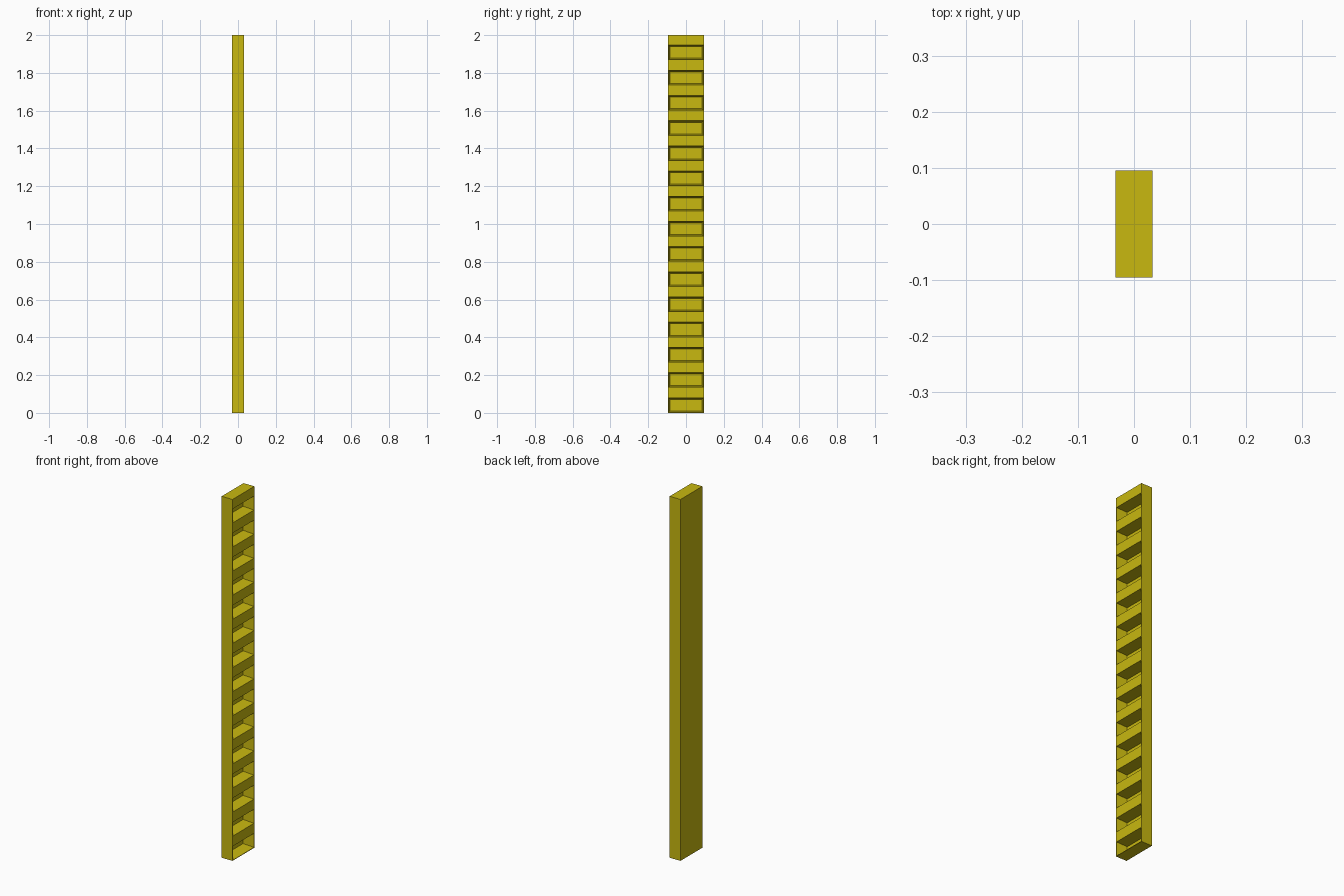
import bpy
import bmesh
from mathutils import Vector

if "Cube" in bpy.data.objects:
    bpy.data.objects.remove(bpy.data.objects["Cube"])

HEIGHT, WIDTH, DEPTH = 2.0, 0.191, 0.066
BAYS = 15
PITCH = HEIGHT / BAYS
BAY_H = 0.083     # bay height including its thin rim
RIM = 0.003
TAPER = 0.008     # bay walls narrow towards the back
RECESS = 0.061

# Solid upright block standing on the ground
bm = bmesh.new()
bmesh.ops.create_cube(bm, size=1.0)
for v in bm.verts:
    v.co = Vector((v.co.x * DEPTH, v.co.y * WIDTH, (v.co.z + 0.5) * HEIGHT))

# Slice it into alternating bay and shelf bands
levels = [i * PITCH + BAY_H for i in range(BAYS)] + [i * PITCH for i in range(1, BAYS)]
for z in levels:
    bmesh.ops.bisect_plane(bm, geom=bm.verts[:] + bm.edges[:] + bm.faces[:],
                           plane_co=(0, 0, z), plane_no=(0, 0, 1))
bm.normal_update()

# Open bays on the right side: thin rim, then a deep tapered recess
bays = [f for f in bm.faces if f.normal.x > 0.9
        and f.calc_center_median().z % PITCH < BAY_H]
bmesh.ops.inset_individual(bm, faces=bays, thickness=RIM, use_even_offset=True)
bmesh.ops.inset_individual(bm, faces=bays, thickness=TAPER, depth=-RECESS,
                           use_even_offset=True)
bm.normal_update()

mesh = bpy.data.meshes.new("slotted_rack")
bm.to_mesh(mesh)
bm.free()
rack = bpy.data.objects.new("slotted_rack", mesh)
bpy.context.collection.objects.link(rack)

# Yellow paint
paint = bpy.data.materials.new("yellow_paint")
paint.diffuse_color = (0.58, 0.48, 0.005, 1.0)
paint.use_nodes = True
paint.node_tree.nodes["Principled BSDF"].inputs["Base Color"].default_value = paint.diffuse_color
mesh.materials.append(paint)
